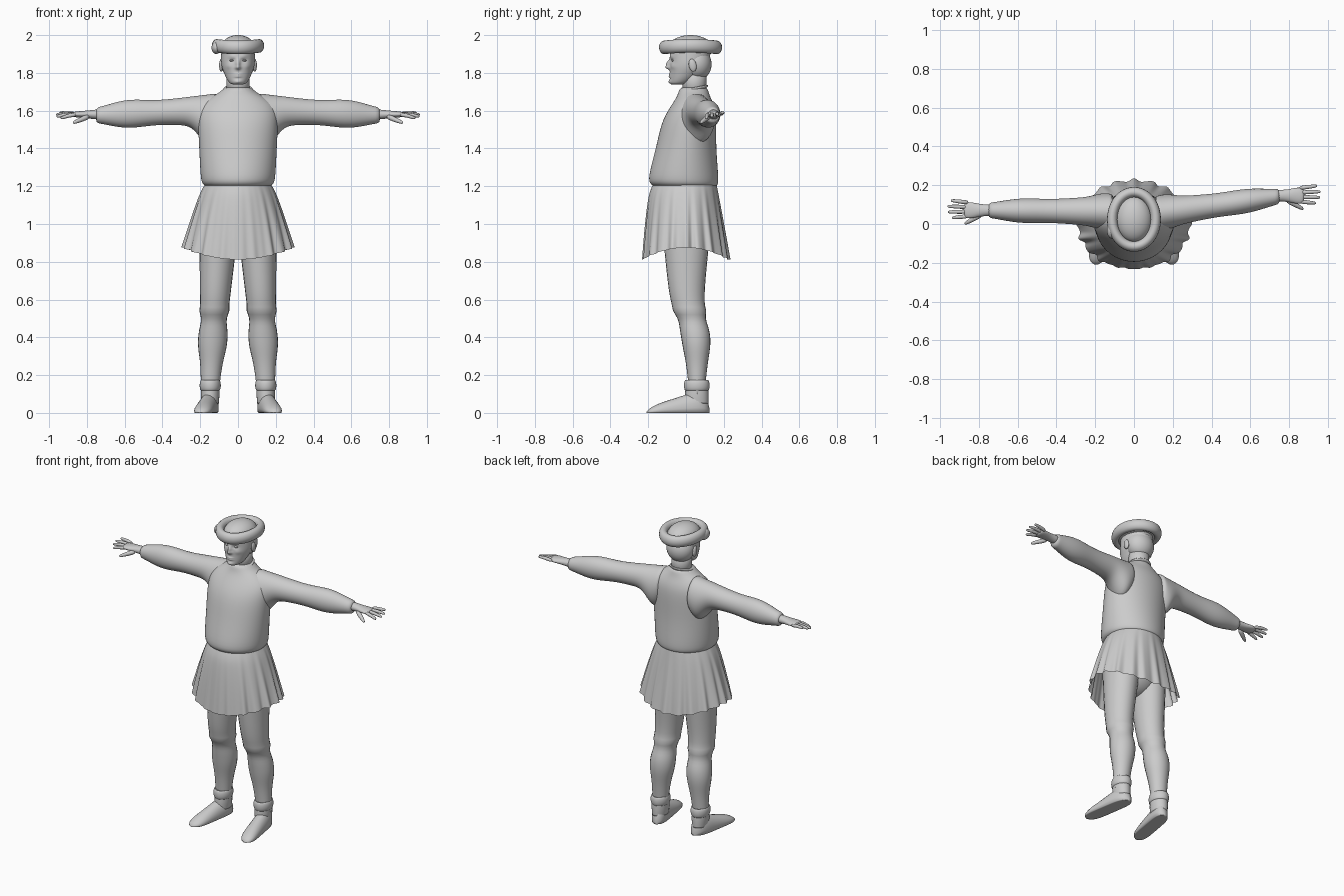
import bpy, bmesh, math
from mathutils import Vector, Matrix

cube = bpy.data.objects.get("Cube")
if cube:
    bpy.data.objects.remove(cube)

GREY = (0.6, 0.6, 0.6, 1)
material = bpy.data.materials.new("plain grey")
material.use_nodes = True
material.diffuse_color = GREY
material.node_tree.nodes["Principled BSDF"].inputs["Base Color"].default_value = GREY


def bump(value, centre, spread):
    """Soft swelling used for muscles, puffed cloth and facial features."""
    return math.exp(-((value - centre) / spread) ** 2)


def mix(start, end, t):
    return start + (end - start) * t


def circle(count):
    """Cosine and sine pairs around a full turn."""
    angles = [math.tau * i / count for i in range(count)]
    return [(math.cos(angle), math.sin(angle)) for angle in angles]


def flat_ring(z, wide, deep, x=0, y=0, count=24):
    """Horizontal section."""
    return [Vector((x + wide * c, y + deep * s, z)) for c, s in circle(count)]


def arm_ring(x, y, z, deep, high):
    """Section across an arm."""
    return [Vector((x, y + deep * c, z + high * s)) for c, s in circle(20)]


def foot_ring(x, y, z, wide, high):
    """Section across a foot, flattened on the ground."""
    return [Vector((x + wide * c, y, max(0, z + high * s))) for c, s in circle(20)]


def refine(rings, steps):
    """Insert smooth in-between sections."""
    result = []
    last = len(rings) - 1
    for i in range(last):
        before, start, end, after = (rings[max(0, min(last, i + k))] for k in (-1, 0, 1, 2))
        for step in range(steps):
            t = step / steps
            result.append([b + t * ((c - a) / 2 + t * (a - 2.5 * b + 2 * c - d / 2
                                                       + t * (1.5 * (b - c) + (d - a) / 2)))
                           for a, b, c, d in zip(before, start, end, after)])
    return result + [rings[-1]]


def skin(bm, rings, capped=True, closed=False):
    """Bridge rings of points into a tube."""
    loops = [[bm.verts.new(point) for point in ring] for ring in rings]
    following = loops[1:] + loops[:1] if closed else loops[1:]
    count = len(loops[0])
    for lower, upper in zip(loops, following):
        for i in range(count):
            j = (i + 1) % count
            bm.faces.new((lower[i], lower[j], upper[j], upper[i]))
    if capped:
        bm.faces.new(loops[0])
        bm.faces.new(loops[-1])


def tube(bm, points, radii):
    """Round limb through a few points."""
    turn = (points[-1] - points[0]).to_track_quat("Z", "Y")
    skin(bm, [[point + turn @ Vector((radius * c, radius * s, 0)) for c, s in circle(10)]
              for point, radius in zip(points, radii)])


def blob(bm, at, size, tilt=0):
    matrix = Matrix.Translation(at) @ Matrix.Rotation(tilt, 4, "X") @ Matrix.Diagonal((*size, 1))
    bmesh.ops.create_uvsphere(bm, u_segments=32, v_segments=20, radius=1, matrix=matrix)


def finish(name, bm, rounding=0):
    """Turn the mesh into a smooth object."""
    bmesh.ops.recalc_face_normals(bm, faces=bm.faces[:])
    for face in bm.faces:
        face.smooth = True
    mesh = bpy.data.meshes.new(name)
    bm.to_mesh(mesh)
    bm.free()
    mesh.materials.append(material)
    part = bpy.data.objects.new(name, mesh)
    bpy.context.collection.objects.link(part)
    if rounding:
        subdivision = part.modifiers.new("rounding", "SUBSURF")
        subdivision.levels = subdivision.render_levels = rounding


def arm_y(side, reach):
    """The left arm swings further back than the right."""
    swing = .14 if side > 0 else .01
    return .065 + swing * (reach - .2)


# Tunic: bloused body
bm = bmesh.new()
skin(bm, [flat_ring(z=1.19, wide=.16, deep=.16),
          flat_ring(z=1.21, wide=.19, deep=.18, y=-.01),
          flat_ring(z=1.24, wide=.2, deep=.19, y=-.015),
          flat_ring(z=1.4, wide=.207, deep=.16),
          flat_ring(z=1.54, wide=.215, deep=.147, y=.015),
          flat_ring(z=1.62, wide=.21, deep=.12, y=.035),
          flat_ring(z=1.67, wide=.15, deep=.09, y=.04),
          flat_ring(z=1.7, wide=.09, deep=.08, y=.04),
          flat_ring(z=1.73, wide=.07, deep=.07, y=.04)])
finish("tunic_body", bm, rounding=2)

# Puffed sleeves, flared under the arm where they meet the body
for side, label in ((-1, "right"), (1, "left")):
    bm = bmesh.new()
    sleeve = []
    for i in range(25):
        t = i / 24
        reach = mix(.1, .755, t)
        puff = bump(t, .75, .2)
        flare = .05 * bump(reach, .16, .06)
        sleeve.append(arm_ring(side * reach, arm_y(side, reach), mix(1.605, 1.575, t) - flare,
                               deep=mix(.085, .035, t) + .015 * puff + .3 * flare,
                               high=mix(.09, .035, t) + .025 * puff + flare))
    skin(bm, sleeve)
    finish(label + "_sleeve", bm, rounding=1)

# Collar band, higher at the nape
bm = bmesh.new()
skin(bm, [flat_ring(z=1.69, wide=.085, deep=.08, y=.04),
          flat_ring(z=1.72, wide=.075, deep=.077, y=.04),
          flat_ring(z=1.71, wide=.06, deep=.065, y=.04)])
for vertex in bm.verts:
    vertex.co.z += .2 * vertex.co.y
finish("collar", bm, rounding=2)

# Skirt: pleated, flared cloth with a hem that rises at the hips
bm = bmesh.new()
rings = []
for i in range(9):
    drop = i / 8
    ring = []
    for c, s in circle(144):
        angle = math.atan2(s, c)
        calm = .3 if s < -.85 else 1
        pleat = .035 * calm * math.cos(20 * angle) + .012 * math.sin(33 * angle)
        fold = 1 + drop * (pleat - .015)
        wide = .17 + .125 * drop ** .75
        deep = .17 + .065 * drop ** .5 if s < 0 else .16 + .07 * drop
        hem = drop ** 2 * (.035 * c * c - .028 * s * s)
        ring.append(Vector((wide * c * fold, deep * s * fold, mix(1.22, .84, drop) + hem)))
    rings.append(ring)
skin(bm, rings, capped=False)
finish("skirt", bm, rounding=1)

# Hose: hips and both legs
bm = bmesh.new()
blob(bm, at=(0, 0, 1), size=(.17, .135, .17))
for side in (-1, 1):
    leg = []
    for i in range(46):
        z = mix(1, .1, i / 45)
        calf = .013 * bump(z, .37, .09)
        fold = .005 * bump(z, .54, .02) - .006 * bump(z, .49, .04)
        leg.append(flat_ring(z, wide=.04 + .065 * z + calf + fold,
                             deep=.03 + .1 * z + .6 * calf + fold,
                             x=side * (.155 - .055 * z),
                             y=.03 - .028 * math.tanh((z - .5) / .1)))
    skin(bm, leg)
finish("hose", bm)

# Ankle boots with pointed, turned-out toes and rolled cuffs
for side, label in ((-1, "right"), (1, "left")):
    ankle = dict(x=side * .147, y=.057)
    bm = bmesh.new()
    foot = []
    for i in range(25):
        t = i / 24
        taper = max(.15, math.sqrt(1 - abs(2 * t - 1) ** 5))
        top = taper * mix(.135, .03, t)
        foot.append(foot_ring(side * mix(.14, .195, t), mix(.125, -.21, t), .25 * top,
                              wide=.05 * taper, high=.75 * top))
    skin(bm, foot)
    skin(bm, refine([flat_ring(z=.05, wide=.045, deep=.062, **ankle),
                     flat_ring(z=.1, wide=.049, deep=.062, **ankle),
                     flat_ring(z=.17, wide=.047, deep=.056, **ankle)], steps=4))
    finish(label + "_boot", bm)
    bm = bmesh.new()
    roll = [flat_ring(.146 + .03 * s, wide=.047 + .01 * c, deep=.059 + .01 * c, **ankle)
            for c, s in circle(12)]
    skin(bm, roll, capped=False, closed=True)
    finish(label + "_boot_cuff", bm, rounding=1)

# Hands: palm, four spread fingers and a lowered thumb
for side, label in ((-1, "right"), (1, "left")):
    bm = bmesh.new()
    middle = arm_y(side, .78)
    palm = []
    for i in range(7):
        t = i / 6
        palm.append(arm_ring(side * mix(.73, .88, t), middle, 1.58,
                             deep=.03 + .013 * bump(t, .8, .3), high=mix(.028, .013, t)))
    skin(bm, palm)
    for i in range(4):
        spread = .023 * (i - 1.3)
        reach = .965 - .01 * (i - 1.6) ** 2
        knuckle = Vector((side * .85, middle + spread, 1.58))
        tip = Vector((side * reach, middle + 1.3 * spread, 1.56 + .01 * i))
        bend = knuckle.lerp(tip, .5) + Vector((0, 0, .005))
        tube(bm, (knuckle, bend, knuckle.lerp(tip, .93), tip), (.012, .011, .009, .004))
    base = Vector((side * .785, middle - .02, 1.572))
    tip = Vector((side * .874, middle - .07, 1.535))
    tube(bm, (base, base.lerp(tip, .5), base.lerp(tip, .9), tip), (.016, .014, .01, .005))
    finish(label + "_hand", bm, rounding=1)

# Head: skull and jaw with the face raised from the front
bm = bmesh.new()
skin(bm, refine([flat_ring(z=1.738, wide=.025, deep=.03, y=-.045, count=96),
                 flat_ring(z=1.75, wide=.047, deep=.054, y=-.03, count=96),
                 flat_ring(z=1.79, wide=.07, deep=.08, y=-.005, count=96),
                 flat_ring(z=1.85, wide=.088, deep=.102, y=.017, count=96),
                 flat_ring(z=1.95, wide=.087, deep=.107, y=.025, count=96)], steps=12))
for vertex in bm.verts:
    x, y, z = vertex.co
    if y < 0:
        x = abs(x)
        bridge = .02 * bump(x, 0, .01) * bump(z, 1.846, .022)
        nose = .014 * bump(x, 0, .015) * bump(z, 1.828, .009)
        lips = .007 * bump(x, 0, .02) * (bump(z, 1.792, .005) + bump(z, 1.781, .005))
        chin = .008 * bump(x, 0, .02) * bump(z, 1.753, .01)
        brow = .006 * bump(x, .03, .02) * bump(z, 1.886, .008)
        socket = .009 * bump(x, .032, .015) * bump(z, 1.867, .009)
        cheek = .005 * bump(x, .05, .018) * bump(z, 1.835, .015)
        vertex.co.y -= bridge + nose + lips + chin + brow + cheek - socket
finish("head", bm)

# Neck
bm = bmesh.new()
skin(bm, [flat_ring(z=1.66, wide=.062, deep=.062, y=.045),
          flat_ring(z=1.84, wide=.062, deep=.065, y=.045)])
finish("neck", bm)

# Eyes and ears
bm = bmesh.new()
for side in (-1, 1):
    eye, ear = (side * .033, -.066, 1.866), (side * .089, .035, 1.84)
    blob(bm, eye, size=(.012, .012, .007))
    blob(bm, ear, size=(.011, .02, .034), tilt=.2)
finish("eyes_and_ears", bm)

# Hair below the hat at the back
bm = bmesh.new()
blob(bm, at=(0, .055, 1.85), size=(.089, .08, .09), tilt=.2)
finish("hair", bm)

# Hat: rolled brim, shallow underside and low domed crown
bm = bmesh.new()
brim = []
for c, s in circle(48):
    lift = 1.935 + .008 * c * c
    brim.append([Vector(((.112 + .027 * u) * c, .024 + (.14 + .027 * u) * s, lift + .036 * v))
                 for u, v in circle(16)])
skin(bm, brim, capped=False, closed=True)
finish("hat_brim", bm)
bm = bmesh.new()
blob(bm, at=(0, .024, 1.925), size=(.115, .145, .028))
blob(bm, at=(0, .024, 1.93), size=(.092, .118, .07))
finish("hat_crown", bm)

# Knot where the brim laps over itself
bm = bmesh.new()
blob(bm, at=(-.115, -.03, 1.933), size=(.025, .045, .033))
finish("hat_knot", bm)
